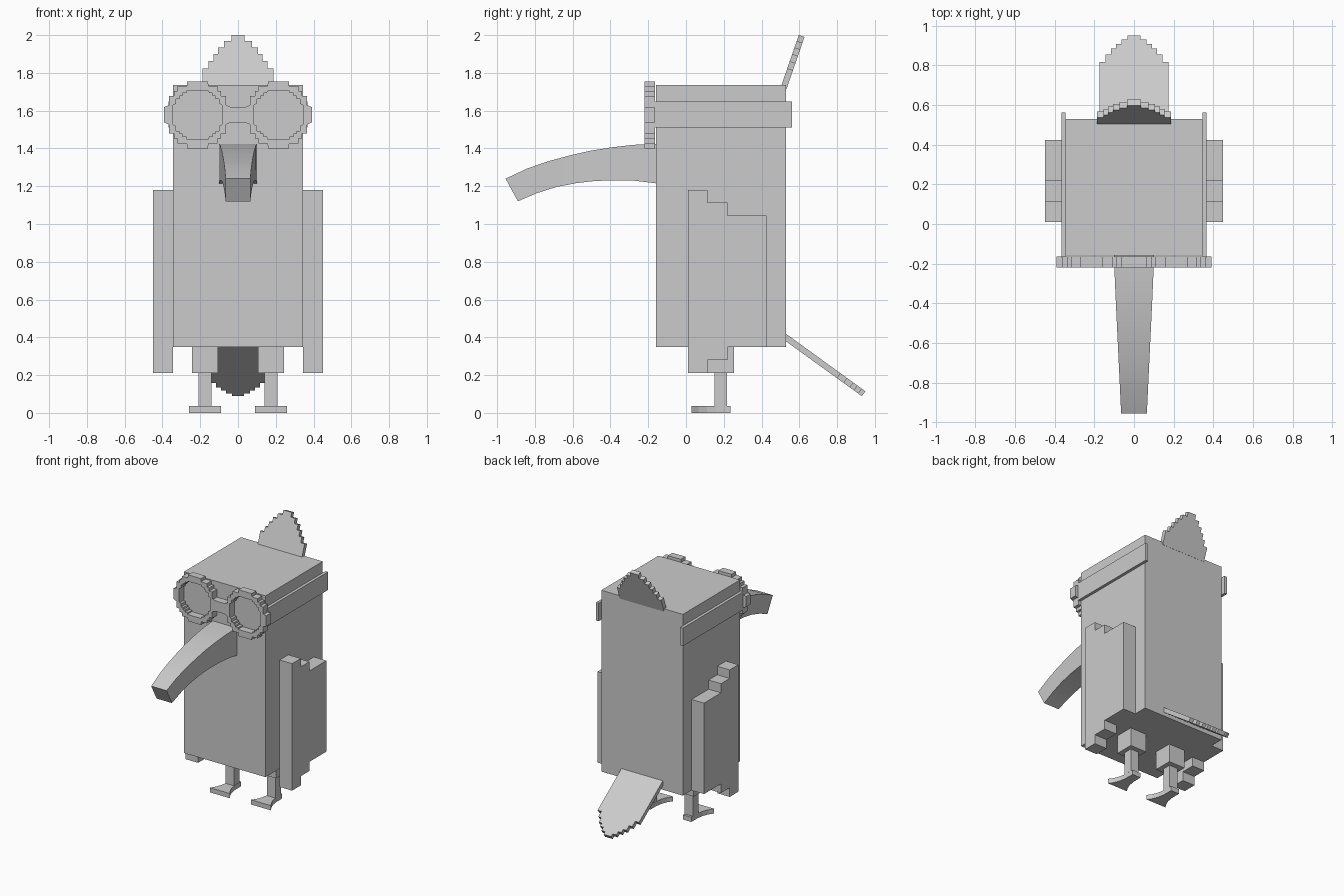
import bpy, bmesh, math
from mathutils import Vector

if "Cube" in bpy.data.objects:
    bpy.data.objects.remove(bpy.data.objects["Cube"])

grey = bpy.data.materials.new("plain grey")
grey.diffuse_color = (0.6, 0.6, 0.6, 1)
grey.use_nodes = True
grey.node_tree.nodes["Principled BSDF"].inputs["Base Color"].default_value = grey.diffuse_color


def finish(name, bm):
    bmesh.ops.remove_doubles(bm, verts=bm.verts, dist=1e-5)
    bmesh.ops.recalc_face_normals(bm, faces=bm.faces)
    me = bpy.data.meshes.new(name)
    bm.to_mesh(me)
    bm.free()
    me.materials.append(grey)
    ob = bpy.data.objects.new(name, me)
    bpy.context.collection.objects.link(ob)
    return ob


def box(name, x0, x1, y0, y1, z0, z1):
    return slab(name, [(x0, y0), (x1, y0), (x1, y1), (x0, y1)],
                lambda u, v: Vector((u, v, z0)), Vector((0, 0, z1 - z0)))


def slab(name, outline, place, depth):
    """Flat outline placed in space and extruded along depth."""
    bm = bmesh.new()
    face = bm.faces.new([bm.verts.new(place(u, v)) for u, v in outline])
    new = bmesh.ops.extrude_face_region(bm, geom=[face], use_keep_orig=True)
    bmesh.ops.translate(bm, vec=depth,
                        verts=[g for g in new["geom"] if isinstance(g, bmesh.types.BMVert)])
    return finish(name, bm)


def stepped(steps):
    """Half-width / height steps mirrored into a pixelated feather outline."""
    right, low = [], 0
    for w, top in steps:
        right += [(w, low), (w, top)]
        low = top
    return right + [(-w, v) for w, v in reversed(right)]


def pixel_disc(corners):
    """Quarter staircase (half-width, half-height) mirrored to a full disc."""
    quarter = []
    for i, (w, h) in enumerate(corners):
        quarter.append((w, h))
        if i + 1 < len(corners):
            quarter.append((corners[i + 1][0], h))
    left = [(-u, v) for u, v in reversed(quarter)]
    upper = quarter + left
    return upper + [(-u, -v) for u, v in upper]


# Body block
box("body", -0.345, 0.345, -0.16, 0.53, 0.35, 1.735)

# Goggle rings, open in the middle
outer = pixel_disc([(0.178, 0.04), (0.15, 0.10), (0.125, 0.125), (0.105, 0.152), (0.055, 0.177)])
inner = pixel_disc([(0.13, 0.06), (0.113, 0.085), (0.095, 0.10), (0.08, 0.115), (0.06, 0.127)])


def goggle_ring(name, cx):
    bm = bmesh.new()
    cz, y0, y1 = 1.578, -0.22, -0.165
    loops = [[[bm.verts.new((cx + u, y, cz + v)) for u, v in pts] for pts in (outer, inner)]
             for y in (y0, y1)]
    n = len(outer)
    for i in range(n):
        j = (i + 1) % n
        for a, b in ((loops[0][0], loops[0][1]), (loops[1][0], loops[1][1]),
                     (loops[0][0], loops[1][0]), (loops[0][1], loops[1][1])):
            bm.faces.new((a[i], a[j], b[j], b[i]))
    finish(name, bm)


goggle_ring("goggle_ring_left", -0.214)
goggle_ring("goggle_ring_right", 0.214)
box("goggle_bridge", -0.04, 0.04, -0.22, -0.165, 1.538, 1.618)

# Beak: tapered tube bent downwards
top = [(-0.155, 1.425), (-0.28, 1.419), (-0.40, 1.405), (-0.51, 1.387),
       (-0.62, 1.362), (-0.73, 1.332), (-0.84, 1.294), (-0.955, 1.24)]
low = [(-0.155, 1.215), (-0.27, 1.229), (-0.38, 1.231), (-0.48, 1.228),
       (-0.585, 1.216), (-0.69, 1.195), (-0.79, 1.163), (-0.89, 1.12)]
bm = bmesh.new()
rings = []
for i, ((ty, tz), (ly, lz)) in enumerate(zip(top, low)):
    w = 0.102 - 0.037 * i / (len(top) - 1)
    rings.append([bm.verts.new(p) for p in
                  ((-w, ty, tz), (w, ty, tz), (w, ly, lz), (-w, ly, lz))])
for a, b in zip(rings, rings[1:]):
    for k in range(4):
        bm.faces.new((a[k], a[(k + 1) % 4], b[(k + 1) % 4], b[k]))
bm.faces.new(rings[0])
bm.faces.new(rings[-1])
beak = finish("beak", bm)
bpy.context.view_layer.objects.active = beak
beak.select_set(True)
bpy.ops.object.shade_smooth_by_angle(angle=math.radians(30))
beak.select_set(False)

# Head crest, leaning back
along = Vector((0, 0.095, 0.275)).normalized()
crest = stepped([(0.187, 0.105), (0.155, 0.145), (0.13, 0.185),
                 (0.105, 0.222), (0.073, 0.258), (0.035, 0.292)])
slab("crest", crest, lambda u, v: Vector((u, 0.502, 1.725)) + along * v,
     Vector((0, 0.275, -0.095)).normalized() * 0.032)

# Tail feather, sloping down behind
down = Vector((0, 0.415, -0.30)).normalized()
tail = stepped([(0.175, 0.355), (0.143, 0.40), (0.117, 0.44),
                (0.09, 0.467), (0.063, 0.495), (0.032, 0.518)])
slab("tail", tail, lambda u, v: Vector((u, 0.53, 0.418)) + down * v,
     Vector((0, -0.30, -0.415)).normalized() * 0.032)

# Paired parts
wing = [(0.01, 0.21), (0.115, 0.21), (0.115, 0.28), (0.22, 0.28), (0.22, 0.35), (0.425, 0.35),
        (0.425, 1.045), (0.22, 1.045), (0.22, 1.115), (0.115, 1.115), (0.115, 1.18), (0.01, 1.18)]
foot_half = [(0.085, 0.03), (0.062, 0.065), (0.044, 0.11), (0.036, 0.16), (0.035, 0.235)]
foot = foot_half + [(-u, v) for u, v in reversed(foot_half)]
for side, s in (("left", -1), ("right", 1)):
    def pair(name, a, b, *rest):
        box(f"{name}_{side}", min(s * a, s * b), max(s * a, s * b), *rest)

    pair("goggle_strap", 0.345, 0.367, -0.168, 0.562, 1.51, 1.648)
    pair("thigh", 0.105, 0.243, 0.11, 0.255, 0.21, 0.35)
    pair("shin", 0.14, 0.21, 0.15, 0.217, 0.035, 0.21)
    slab(f"wing_{side}", wing, lambda u, v: Vector((s * 0.345, u, v)), Vector((s * 0.105, 0, 0)))
    slab(f"foot_{side}", foot, lambda u, v: Vector((s * 0.174 + u, v, 0)), Vector((0, 0, 0.036)))
